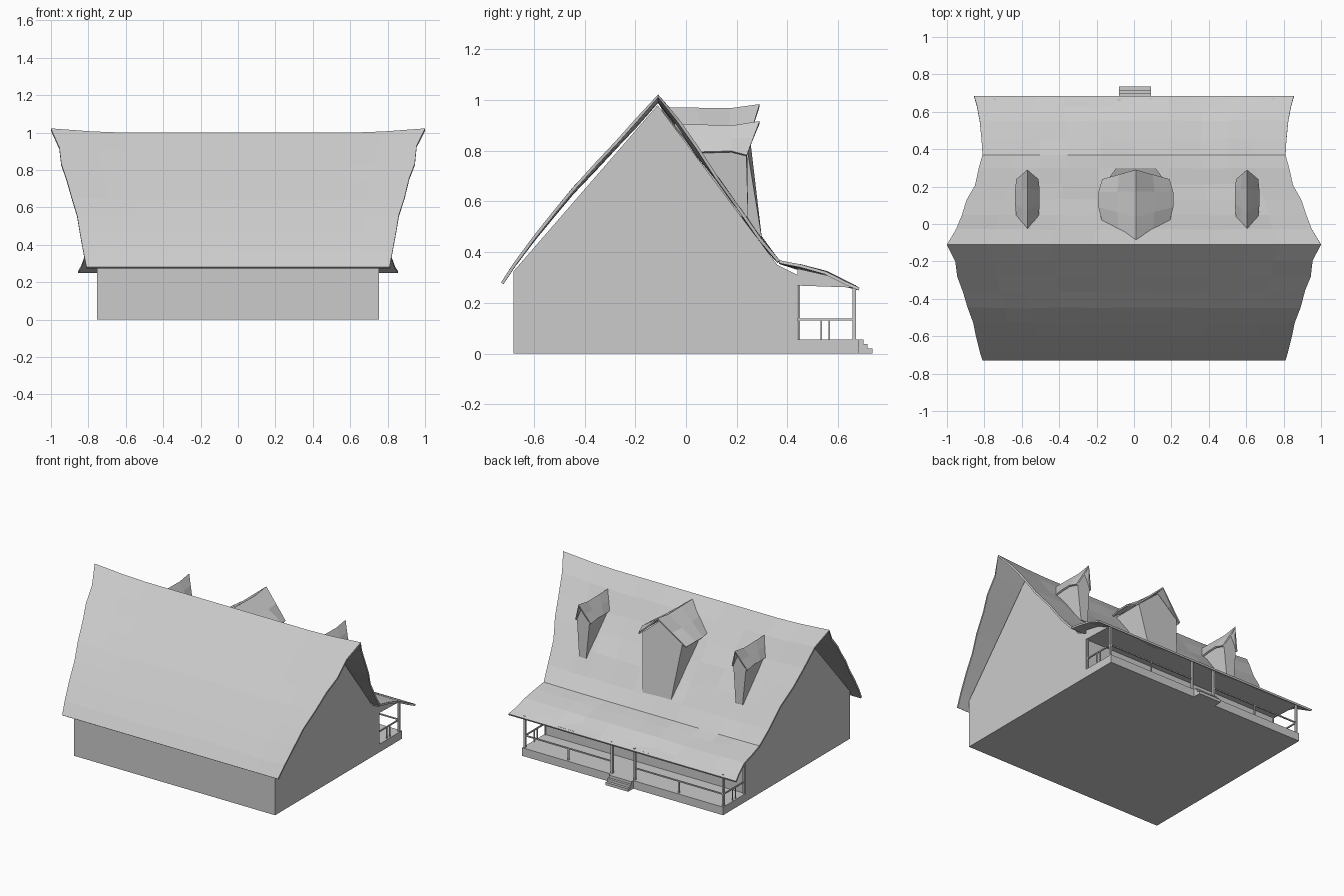
import bpy, random

if "Cube" in bpy.data.objects:
    bpy.data.objects.remove(bpy.data.objects["Cube"])
random.seed(4)


def make(name, verts, faces, thick=0):
    me = bpy.data.meshes.new(name)
    me.from_pydata(verts, [], faces)
    ob = bpy.data.objects.new(name, me)
    bpy.context.collection.objects.link(ob)
    if thick:
        m = ob.modifiers.new("thickness", 'SOLIDIFY')
        m.thickness = thick
        m.offset = -1
    return ob


def box(name, x0, x1, y0, y1, z0, z1):
    v = [(x, y, z) for x in (x0, x1) for y in (y0, y1) for z in (z0, z1)]
    return make(name, v, [(0, 1, 3, 2), (4, 6, 7, 5), (0, 4, 5, 1),
                          (2, 3, 7, 6), (0, 2, 6, 4), (1, 5, 7, 3)])


def prism(name, prof, x0, x1):
    # (y, z) profile, counter-clockwise seen from +x, extruded along x
    n = len(prof)
    v = [(x, y, z) for x in (x0, x1) for y, z in prof]
    f = [tuple(reversed(range(n))), tuple(range(n, 2 * n))]
    f += [(i, (i + 1) % n, n + (i + 1) % n, n + i) for i in range(n)]
    return make(name, v, f)


def sheet(name, rows, thick):
    # rows of points; faces point up when rows advance in y and points in x
    c = len(rows[0])
    f = [(i * c + j, i * c + j + 1, (i + 1) * c + j + 1, (i + 1) * c + j)
         for i in range(len(rows) - 1) for j in range(c - 1)]
    return make(name, [p for r in rows for p in r], f, thick)


# house body with gable ends
W = 0.755
prism("house_body", [(-.68, 0), (.44, 0), (.44, .31), (.36, .35),
                     (-.112, .98), (-.68, .325)], -W, W)

# main roof: stations of y, z, half width
stations = [(-.73, .28, .81), (-.68, .355, .825), (-.60, .46, .845), (-.53, .545, .86),
            (-.45, .64, .89), (-.36, .735, .915), (-.28, .82, .945), (-.2, .905, .955),
            (-.11, 1.0, 1.0),
            (-.03, .90, .95), (.05, .79, .92), (.13, .685, .895), (.21, .575, .85),
            (.30, .45, .83), (.37, .365, .81)]
porch_st = [(.37, .365, .81), (.45, .345, .815), (.55, .32, .825), (.63, .28, .84), (.685, .26, .855)]
cols = [-1, -.78, -.62, -.44, -.22, 0, .22, .44, .62, .78, 1]


def roof_rows(st, fixed):
    rows = []
    for i, (y, z, hw) in enumerate(st):
        row = []
        for t in cols:
            lift = .022 * max(0, abs(t) - .7) / .3 * max(0, (z - .28) / .72)
            edge = z > .99 or i in fixed
            k = 0 if edge else random.uniform(-.005, .007)
            row.append((t * hw, y + (0 if edge else k * .7), z + lift + k))
        rows.append(row)
    return rows


sheet("main_roof", roof_rows(stations, (0, 14)), .012)
sheet("porch_roof", roof_rows(porch_st, (0, 4)), .012)


# dormers: tapering walls and a small overhanging gable roof
def dormer(name, cx, wt, wb, zb, yb, z_eave, z_ridge, hw):
    inside = lambda z: -.13 + (1 - z) * .745
    za = z_ridge - .015
    ring = [(-wb, yb, zb), (wb, yb, zb), (wt, .238, z_eave), (0, .24, za), (-wt, .238, z_eave)]
    front = [(cx + x, y, z) for x, y, z in ring]
    back = [(cx + x, inside(z), z) for x, y, z in ring]
    f = [(4, 3, 2, 1, 0), (5, 6, 7, 8, 9)]
    f += [(i, (i + 1) % 5, 5 + (i + 1) % 5, 5 + i) for i in range(5)]
    make(name + "_walls", front + back, f)
    rows = []
    for s in (0, .35, .7, 1):
        row = []
        for t in (-1, -.5, 0, .5, 1):
            a = abs(t)
            z = z_ridge + (z_eave - z_ridge) * a
            y0 = inside(z) + .012
            y1 = .29 - .05 * a
            tip = .012 * s if s == 1 else -.006 * s
            bulge = 1 if 0 < s < 1 else .9
            row.append((cx + t * hw * bulge, y0 + (y1 - y0) * s,
                        z + tip * (1 - 2 * a)))
        rows.append(row)
    sheet(name + "_roof", rows, .01)


dormer("centre_dormer", .01, .15, .105, .45, .30, .83, .972, .2)
dormer("left_dormer", -.57, .048, .026, .54, .245, .795, .905, .066)
dormer("right_dormer", .605, .048, .026, .54, .245, .795, .905, .066)

# porch deck, ceiling and steps
box("porch_deck", -W, W, .44, .68, 0, .055)
prism("porch_ceiling", [(.44, .268), (.67, .26), (.67, .265), (.55, .31), (.44, .335)], -W, W)
for i, (y1, z1) in enumerate([(.70, .055), (.717, .037), (.735, .019)]):
    box(f"step_{i + 1}", -.08, .09, .68, y1, 0, z1)


# porch posts, rails and balusters
def post(name, x, y, z1, r):
    box(name, x - r, x + r, y - r, y + r, .05, z1)


for s, side in ((-1, "left"), (1, "right")):
    inner, outer = .005 + s * .085, s * .745
    post(side + "_corner_post", outer, .663, .27, .007)
    post(side + "_step_post", inner, .663, .27, .007)
    post(side + "_wall_post", outer, .446, .27, .004)
    x0, x1 = sorted((inner, outer))
    box(side + "_front_rail", x0, x1, .659, .667, .13, .138)
    box(side + "_end_rail", outer - .004, outer + .004, .44, .663, .13, .138)
    post(side + "_front_baluster", (inner + outer) / 2, .663, .132, .004)
    for j, y in enumerate((.533, .565)):
        post(f"{side}_end_baluster_{j + 1}", outer, y, .132, .003)
